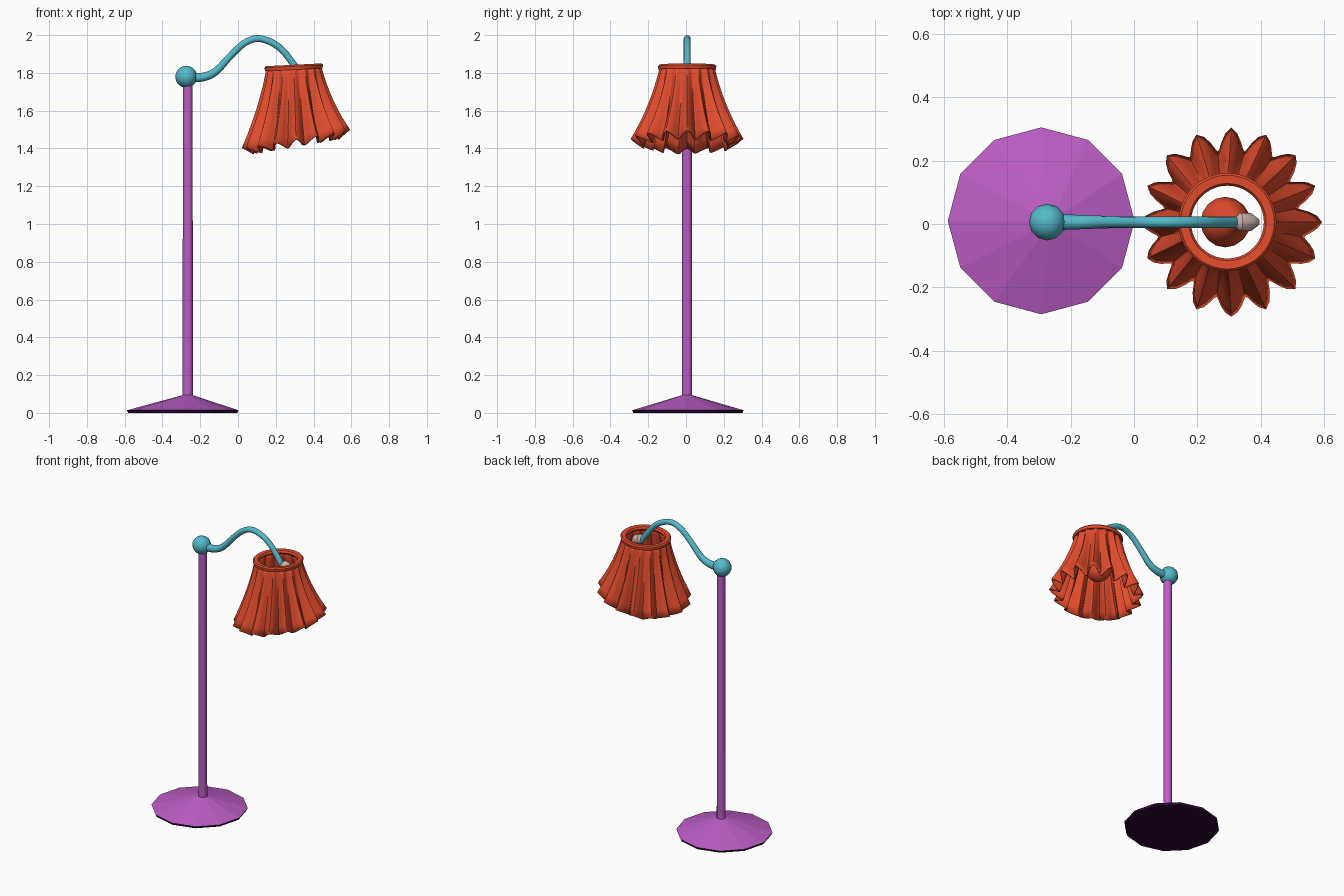
import bpy, bmesh, math
from mathutils import Vector

cube = bpy.data.objects.get("Cube")
if cube:
    bpy.data.objects.remove(cube, do_unlink=True)


def material(name, color):
    m = bpy.data.materials.new(name)
    m.use_nodes = True
    m.diffuse_color = (*color, 1)
    m.node_tree.nodes["Principled BSDF"].inputs["Base Color"].default_value = (*color, 1)
    return m


PURPLE = material("purple", (0.50, 0.11, 0.56))
DARK = material("dark purple", (0.026, 0.002, 0.036))
TEAL = material("teal", (0.09, 0.49, 0.60))
RED = material("orange red", (0.76, 0.072, 0.026))
GREY = material("warm grey", (0.62, 0.47, 0.44))
Y = 0.006


def finish(name, bm, mats, smooth=None):
    bmesh.ops.recalc_face_normals(bm, faces=bm.faces)
    mesh = bpy.data.meshes.new(name)
    bm.to_mesh(mesh)
    bm.free()
    for m in mats:
        mesh.materials.append(m)
    ob = bpy.data.objects.new(name, mesh)
    bpy.context.collection.objects.link(ob)
    if smooth:
        bpy.ops.object.select_all(action='DESELECT')
        bpy.context.view_layer.objects.active = ob
        ob.select_set(True)
        bpy.ops.object.shade_smooth_by_angle(angle=math.radians(smooth))
    return ob


def loft(bm, rings, caps=True, closed=False):
    """Skin a list of point rings with quads."""
    loops = [[bm.verts.new(p) for p in ring] for ring in rings]
    pairs = list(zip(loops, loops[1:]))
    if closed:
        pairs.append((loops[-1], loops[0]))
    for a, b in pairs:
        for i in range(len(a)):
            j = (i + 1) % len(a)
            bm.faces.new((a[i], a[j], b[j], b[i]))
    if caps and not closed:
        bm.faces.new(loops[0])
        bm.faces.new(loops[-1])


def circle(center, radius, sides, axis=(0, 0, 1)):
    """Ring of points around an axis lying in the XZ plane."""
    side = Vector((0, 1, 0))
    up = Vector(axis).normalized()
    u = side.cross(up)
    return [Vector(center) + radius * (math.cos(a) * u + math.sin(a) * side)
            for a in (2 * math.pi * i / sides for i in range(sides))]


def tube(name, path, radii, sides, mat, smooth=40):
    pts = [Vector(p) for p in path]
    rings = []
    for i, p in enumerate(pts):
        axis = pts[min(i + 1, len(pts) - 1)] - pts[max(i - 1, 0)]
        rings.append(circle(p, radii[i], sides, axis))
    bm = bmesh.new()
    loft(bm, rings)
    return finish(name, bm, [mat], smooth)


# Faceted conical base with a thin dark rim and underside
bm = bmesh.new()
loft(bm, [circle((-0.293, 0.01, 0), 0.289, 12), circle((-0.293, 0.01, 0.014), 0.295, 12),
          circle((-0.266, Y, 0.094), 0.026, 12)])
for f in bm.faces:
    f.material_index = 1 if f.calc_center_median().z < 0.01 else 0
finish("base", bm, [PURPLE, DARK])

# Pole
tube("pole", [(-0.266, Y, 0.08), (-0.266, Y, 1.76)], [0.027, 0.026], 12, PURPLE)

# Ball joint
bm = bmesh.new()
bmesh.ops.create_uvsphere(bm, u_segments=12, v_segments=10, radius=0.058)
bmesh.ops.translate(bm, verts=bm.verts, vec=(-0.274, Y, 1.78))
finish("ball_joint", bm, [TEAL], 40)

# Curved arm, resampled as a smooth spline through a few points
keys = [(-0.26, 1.778), (-0.19, 1.777), (-0.12, 1.806), (-0.04, 1.89), (0.03, 1.955),
        (0.10, 1.982), (0.17, 1.965), (0.23, 1.925), (0.28, 1.865), (0.33, 1.795)]


def spline(keys, steps):
    pts = [Vector(k) for k in keys]
    out = []
    for i in range(len(pts) - 1):
        p0, p1, p2, p3 = pts[max(i - 1, 0)], pts[i], pts[i + 1], pts[min(i + 2, len(pts) - 1)]
        for s in range(steps):
            t = s / steps
            out.append(0.5 * (2 * p1 + (p2 - p0) * t + (2 * p0 - 5 * p1 + 4 * p2 - p3) * t * t
                              + (3 * p1 - p0 - 3 * p2 + p3) * t ** 3))
    return out + [pts[-1]]


path = [(p.x, Y, p.y) for p in spline(keys, 4)]
tube("arm", path, [0.018 + 0.008 * max(0, 1 - i / 12) for i in range(len(path))], 12, TEAL)

# Socket at the end of the arm
tube("socket", [(0.318, Y, 1.812), (0.335, Y, 1.81), (0.365, Y, 1.798), (0.39, Y, 1.78)],
     [0.014, 0.03, 0.03, 0.012], 10, GREY)

# Bulb hanging from the socket
tube("bulb", [(0.352, Y, 1.79), (0.338, Y, 1.74), (0.322, Y, 1.70), (0.303, Y, 1.66),
              (0.288, Y, 1.615), (0.280, Y, 1.575), (0.272, Y, 1.55), (0.269, Y, 1.54)],
     [0.022, 0.025, 0.045, 0.07, 0.08, 0.068, 0.04, 0.01], 16, RED, 60)

# Pleated shade: flares, tilts and ripples more towards the hem,
# with the inner folds drooping below the outer ridges
PLEATS, PER, ROWS = 16, 8, 10
rings = []
for r in range(ROWS + 1):
    t = r / ROWS
    radius = 0.145 + 0.08 * t + 0.062 * t * t
    ring = []
    for i in range(PLEATS * PER):
        a = 2 * math.pi * i / (PLEATS * PER)
        fold = abs(math.sin(PLEATS * a / 2)) ** 1.5
        depth = 0.010 + t * (0.052 + 0.012 * math.sin(5 * a))
        rad = radius - depth * fold
        skew = a + 0.03 * t * math.sin(PLEATS * a)
        x = rad * math.cos(skew)
        y = rad * math.sin(skew) * (1 + 0.04 * t)
        z = 1.832 - 0.382 * t + (0.05 + 0.12 * t) * x - 0.04 * t ** 4 * fold
        ring.append((0.295 + 0.012 * t + x, Y + y, z))
    rings.append(ring)
bm = bmesh.new()
loft(bm, rings, caps=False)
shade = finish("shade", bm, [RED], 50)
thick = shade.modifiers.new("thickness", 'SOLIDIFY')
thick.thickness = 0.008
thick.offset = -1

# Collar ring around the top opening of the shade
bm = bmesh.new()
section = [(0.152, 0.0), (0.155, 0.018), (0.148, 0.026), (0.122, 0.024), (0.115, 0.012), (0.122, 0.0)]
loft(bm, [[p + Vector((0, 0, 0.05 * (p.x - 0.295))) for p in circle((0.295, Y, 1.817 + h), rad, 40)]
          for rad, h in section], closed=True)
finish("shade_collar", bm, [RED], 40)
